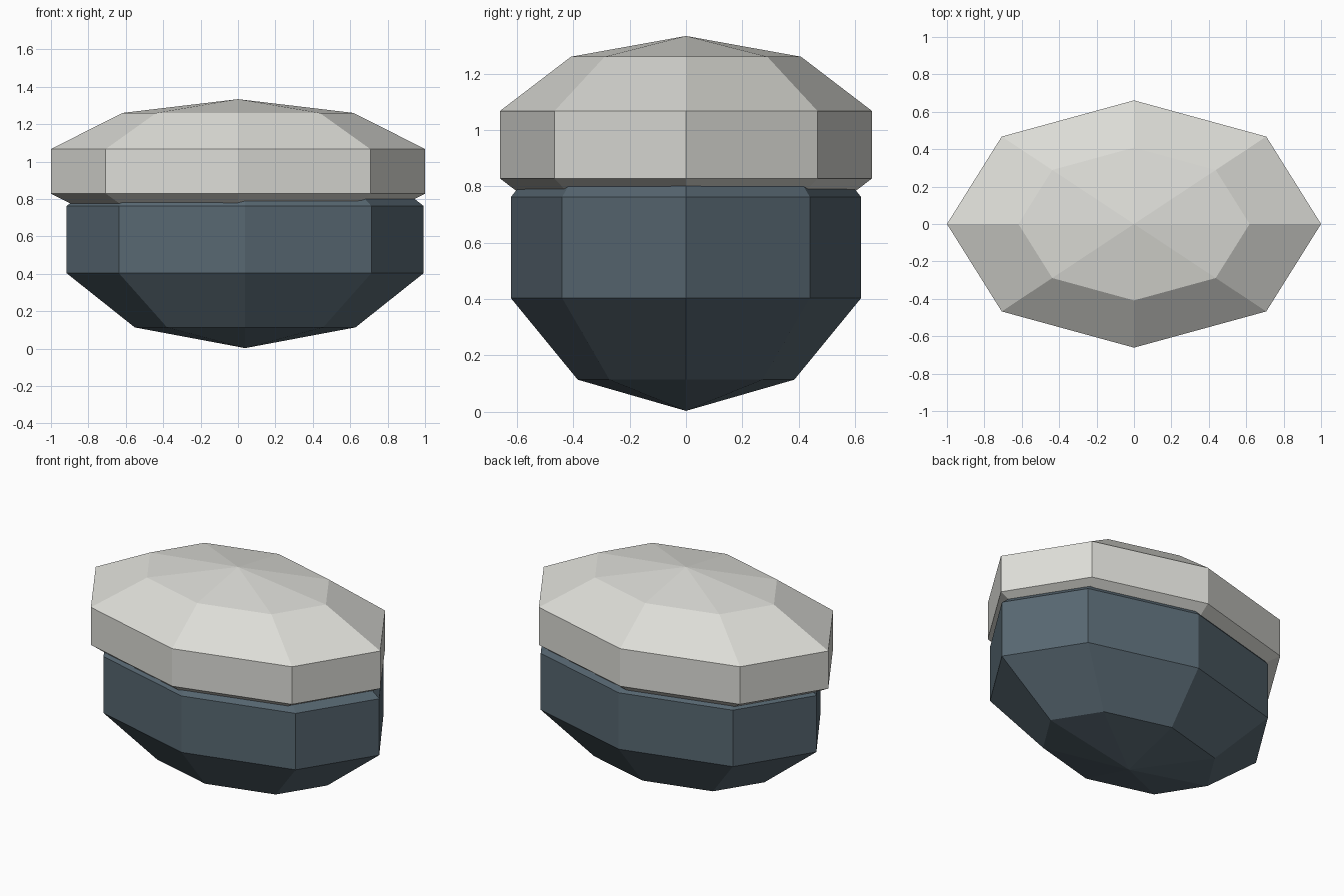
import bpy

default_cube = bpy.data.objects.get("Cube")
if default_cube:
    bpy.data.objects.remove(default_cube, do_unlink=True)


def make_material(name, colour):
    mat = bpy.data.materials.new(name)
    mat.use_nodes = True
    mat.diffuse_color = colour
    bsdf = next(n for n in mat.node_tree.nodes if n.type == "BSDF_PRINCIPLED")
    bsdf.inputs["Base Color"].default_value = colour
    return mat


def faceted_ball(name, centre, radii, mat):
    """Flat-shaded low-poly sphere, stretched along each axis."""
    bpy.ops.mesh.primitive_uv_sphere_add(segments=8, ring_count=5, radius=1, location=centre)
    ball = bpy.context.object
    ball.name = name
    ball.scale = radii
    bpy.ops.object.transform_apply(location=False, rotation=False, scale=True)
    bpy.ops.object.shade_flat()
    ball.data.materials.append(mat)
    return ball


pale_grey = make_material("pale warm grey", (0.72, 0.72, 0.68, 1))
slate_blue = make_material("dark slate blue", (0.095, 0.135, 0.165, 1))

# Lower body, slightly off to one side
faceted_ball("lower_body", (0.038, 0, 0.583), (1.004, 0.654, 0.58), slate_blue)

# Wide upper cap, overlapping the body
faceted_ball("upper_cap", (0, 0, 0.948), (1.0515, 0.695, 0.386), pale_grey)
